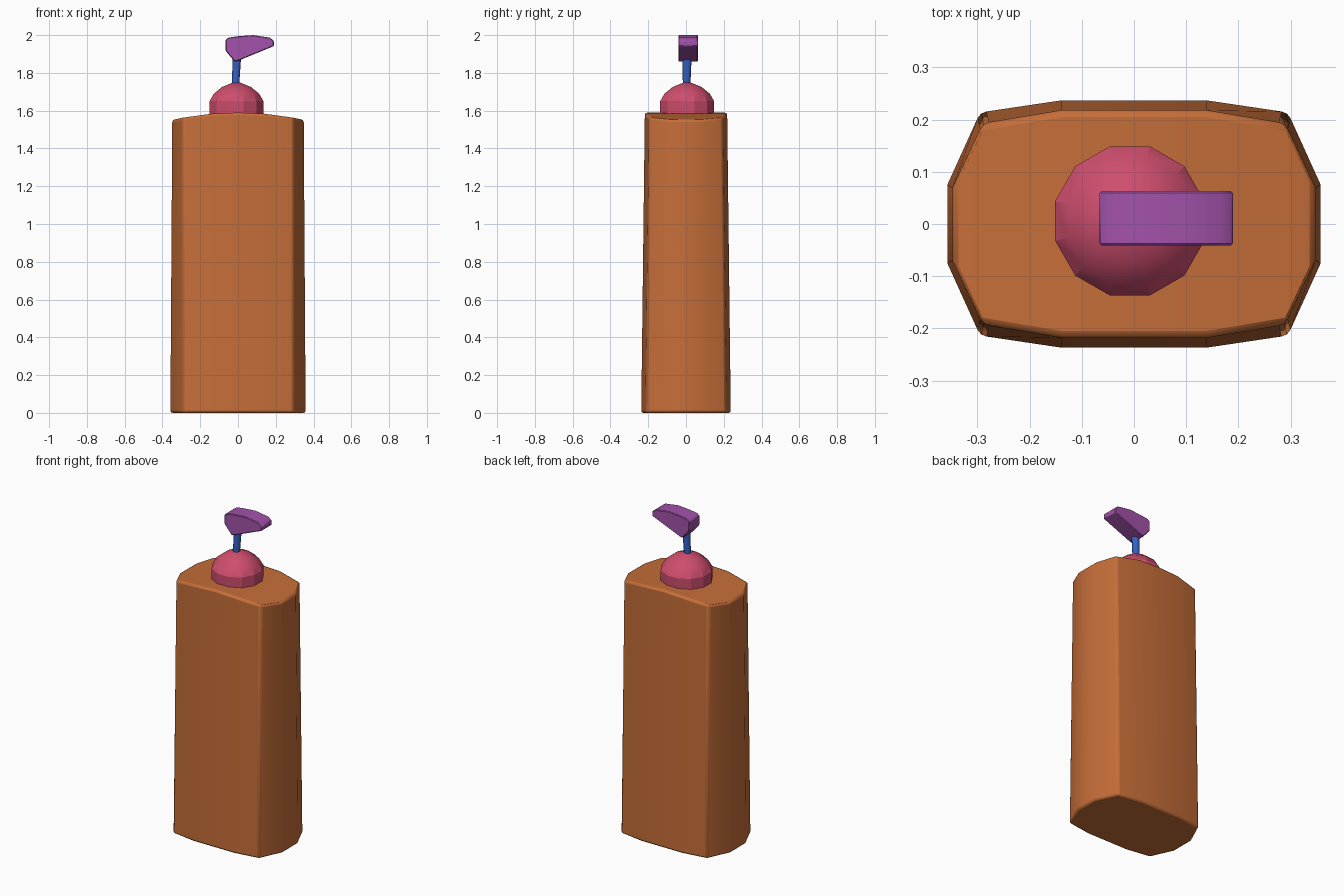
import bpy, bmesh, math

cube = bpy.data.objects.get("Cube")
if cube:
    bpy.data.objects.remove(cube, do_unlink=True)


def material(name, rgb):
    mat = bpy.data.materials.new(name)
    mat.use_nodes = True
    mat.diffuse_color = (*rgb, 1)
    mat.node_tree.nodes["Principled BSDF"].inputs["Base Color"].default_value = (*rgb, 1)
    return mat


def finish(bm, name, mat, bevel, segments, angle):
    bmesh.ops.recalc_face_normals(bm, faces=bm.faces[:])
    mesh = bpy.data.meshes.new(name)
    bm.to_mesh(mesh)
    bm.free()
    mesh.materials.append(mat)
    obj = bpy.data.objects.new(name, mesh)
    bpy.context.collection.objects.link(obj)
    if bevel:
        mod = obj.modifiers.new("soft_edges", "BEVEL")
        mod.width, mod.segments = bevel, segments
        mod.limit_method, mod.angle_limit = "ANGLE", math.radians(30)
    bpy.ops.object.select_all(action="DESELECT")
    obj.select_set(True)
    bpy.context.view_layer.objects.active = obj
    bpy.ops.object.shade_smooth_by_angle(angle=math.radians(angle))
    return obj


def bridge(bm, low, high):
    n = len(low)
    for i in range(n):
        j = (i + 1) % n
        bm.faces.new((low[i], low[j], high[j], high[i]))


def outline(half):
    """Mirror a right-hand front edge into a full closed outline."""
    front = [(-x, y) for x, y in reversed(half) if x] + half
    return [(x, -y) for x, y in front] + [(x, y) for x, y in reversed(front)]


def rings(name, mat, sections, sides, angle):
    """Loft circles given as (x, y, z, radius)."""
    bm = bmesh.new()
    loops = []
    for x, y, z, r in sections:
        turns = [(i + 0.5) * math.tau / sides for i in range(sides)]
        loops.append([bm.verts.new((x + r * math.cos(a), y + r * math.sin(a), z)) for a in turns])
    for low, high in zip(loops, loops[1:]):
        bridge(bm, low, high)
    bm.faces.new(loops[0])
    bm.faces.new(loops[-1])
    return finish(bm, name, mat, 0, 1, angle)


orange = material("bottle_orange", (0.56, 0.155, 0.04))
pink = material("collar_pink", (0.62, 0.075, 0.155))
blue = material("stem_blue", (0.035, 0.12, 0.56))
purple = material("nozzle_purple", (0.36, 0.085, 0.40))

# Tapered bottle with bowed sides and an arched shoulder
base = outline([(0, 0.237), (0.14, 0.237), (0.295, 0.214), (0.358, 0.075)])
top = outline([(0, 0.218), (0.14, 0.218), (0.29, 0.193), (0.348, 0.07)])
bm = bmesh.new()
low = [bm.verts.new((x, y, 0)) for x, y in base]
high = [bm.verts.new((x, y, 1.59 - 0.32 * x * x)) for x, y in top]
bridge(bm, low, high)
bm.faces.new(low)
n = len(high)
for i in range(n // 2 - 1):
    bm.faces.new((high[i], high[i + 1], high[n - 2 - i], high[n - 1 - i]))
finish(bm, "bottle_body", orange, 0.012, 2, 35)

# Domed collar
dome = [(1.57, 0.148), (1.65, 0.148), (1.69, 0.124), (1.725, 0.08), (1.748, 0.022)]
rings("pump_collar", pink, [(-0.008, 0.006, z, r) for z, r in dome], 12, 25)

# Slightly leaning stem
rings("pump_stem", blue, [(-0.013, 0.003, 1.73, 0.02), (-0.006, 0.006, 1.89, 0.024)], 10, 40)

# Nozzle head extruded from its side profile
profile = [(-0.066, 1.917), (-0.018, 1.86), (0, 1.864), (0.19, 1.942), (0.19, 1.97),
           (0.167, 1.987), (0.08, 2), (0, 1.994), (-0.05, 1.987), (-0.066, 1.975)]
bm = bmesh.new()
front = [bm.verts.new((x, -0.041, z)) for x, z in profile]
back = [bm.verts.new((x, 0.063, z)) for x, z in profile]
bridge(bm, front, back)
bm.faces.new(front)
bm.faces.new(back)
finish(bm, "pump_nozzle", purple, 0.004, 1, 30)
